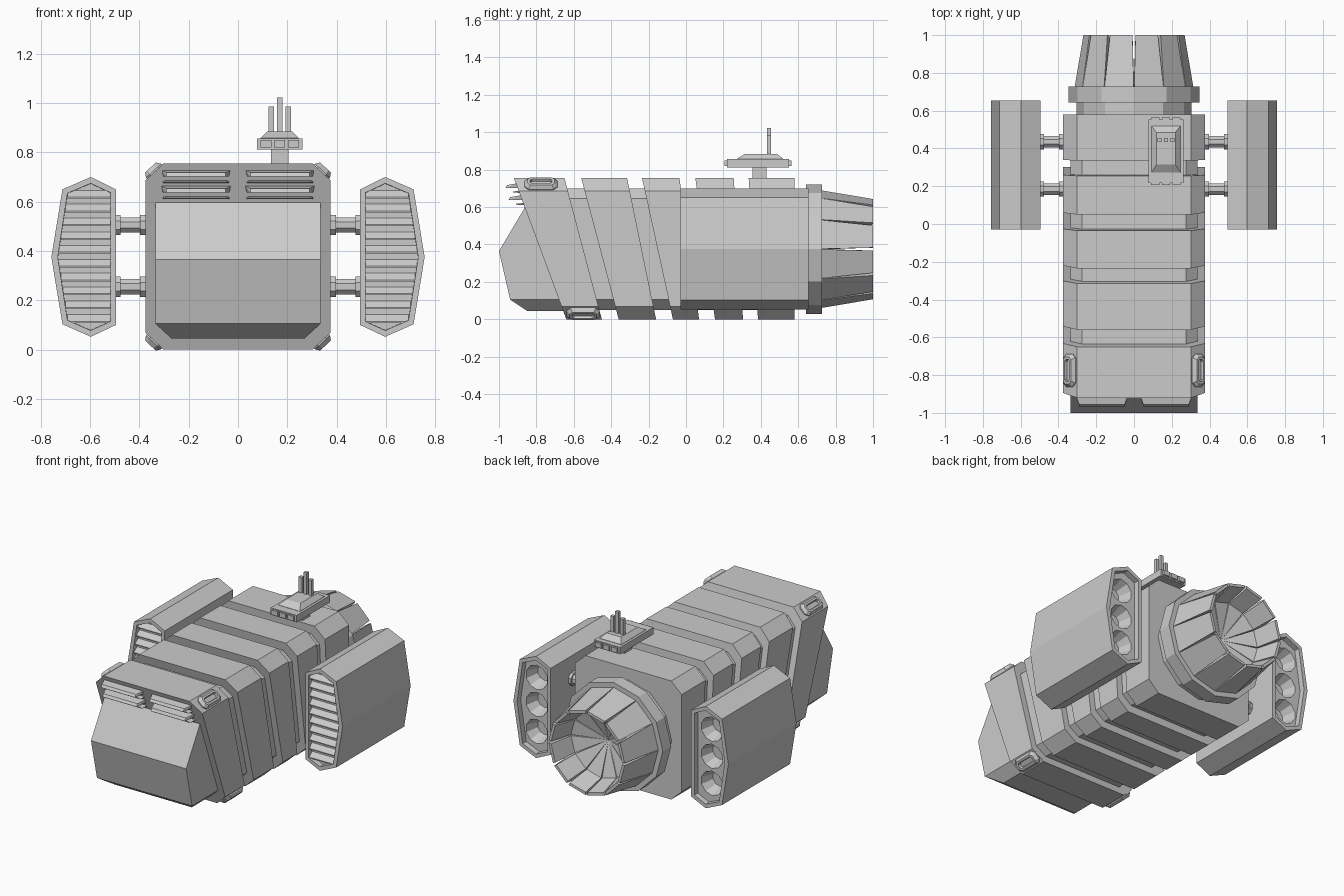
import bpy, bmesh, math
from mathutils import Vector

if "Cube" in bpy.data.objects:
    bpy.data.objects.remove(bpy.data.objects["Cube"])

grey = bpy.data.materials.new("hull grey")
grey.diffuse_color = (0.6, 0.6, 0.6, 1)
grey.use_nodes = True
grey.node_tree.nodes["Principled BSDF"].inputs["Base Color"].default_value = grey.diffuse_color
MID = 0.375  # height of the main axis


def finish(name, bm, mirror=False):
    bmesh.ops.remove_doubles(bm, verts=bm.verts, dist=1e-5)
    bmesh.ops.recalc_face_normals(bm, faces=bm.faces)
    me = bpy.data.meshes.new(name)
    bm.to_mesh(me)
    bm.free()
    me.materials.append(grey)
    ob = bpy.data.objects.new(name, me)
    bpy.context.collection.objects.link(ob)
    if mirror:
        ob.modifiers.new("mirror", 'MIRROR')
    return ob


def add_hull(bm, pts):
    vs = [bm.verts.new(p) for p in pts]
    bmesh.ops.convex_hull(bm, input=vs)


def hulls(name, groups, mirror=False):
    bm = bmesh.new()
    for pts in groups:
        add_hull(bm, pts)
    bmesh.ops.dissolve_limit(bm, angle_limit=0.01, verts=bm.verts, edges=bm.edges)
    return finish(name, bm, mirror)


def box(x0, x1, y0, y1, z0, z1):
    return [(x, y, z) for x in (x0, x1) for y in (y0, y1) for z in (z0, z1)]


def bridge(bm, rings, caps=True):
    n = len(rings[0])
    for a, b in zip(rings, rings[1:]):
        for i in range(n):
            bm.faces.new((a[i], a[(i + 1) % n], b[(i + 1) % n], b[i]))
    if caps:
        bm.faces.new(rings[0])
        bm.faces.new(rings[-1])


def add_lathe(bm, profile, n, centre, axis='y', phase=0.0):
    rings = []
    for r, t in profile:
        ring = []
        for i in range(n):
            a = 2 * math.pi * (i + phase) / n
            c, s = r * math.cos(a), r * math.sin(a)
            p = (c, t, s) if axis == 'y' else (t, c, s)
            ring.append(bm.verts.new(Vector(p) + Vector(centre)))
        rings.append(ring)
    bridge(bm, rings)


def octagon(hx, cx, z0, z0c, z1c, z1):
    return [(cx, z0), (hx, z0c), (hx, z1c), (cx, z1),
            (-cx, z1), (-hx, z1c), (-hx, z0c), (-cx, z0)]


# hull core and slanted armour bands: (front top, front bottom, back top, back bottom)
TOP = 0.755


def slab(prof, ft, fb, bt, bb):
    return [(x, b + (t - b) * z / TOP, z) for x, z in prof for t, b in ((ft, fb), (bt, bb))]


core = octagon(0.335, 0.275, 0.05, 0.105, 0.645, 0.70)
armour = octagon(0.375, 0.302, 0.0, 0.068, 0.687, TOP)
hulls("hull_core", [slab(core, -0.80, -0.52, 0.56, 0.56)])
hulls("armour_bands", [slab(armour, *b) for b in (
    (-0.92, -0.64, -0.65, -0.45), (-0.56, -0.36, -0.315, -0.16),
    (-0.235, -0.07, -0.035, 0.07), (0.05, 0.155, 0.255, 0.305),
    (0.335, 0.385, 0.58, 0.58))])

# nose block
nose = [(-0.86, 0.6, 0.335), (-1.0, 0.365, 0.335), (-0.94, 0.105, 0.335), (-0.85, 0.045, 0.27),
        (-0.5, 0.045, 0.27), (-0.5, 0.105, 0.335), (-0.5, 0.6, 0.335)]
hulls("nose", [[(s * hx, y, z) for y, z, hx in nose for s in (-1, 1)]])

# hooded vents above the nose
vents = []
for z, dy in ((0.70, 0.0), (0.635, 0.015)):
    hood = [(-0.965, z + 0.002, 0.05), (-0.955, z + 0.018, 0.05), (-0.90, z + 0.028, 0.03),
            (-0.87, z + 0.028, 0.03), (-0.87, z + 0.004, 0.03)]
    lip = [(-0.925, z - 0.016, 0.05), (-0.925, z - 0.022, 0.04), (-0.84, z - 0.012, 0.03),
           (-0.84, z - 0.027, 0.03)]
    for part in (hood, lip):
        vents.append([(x, y + dy, h) for y, h, e in part for x in (e, 0.34 - e)])
hulls("front_vents", vents, True)

# framed hatches on the corner bevels
bm = bmesh.new()
for y0, z0, up in ((-0.775, 0.721, 1), (-0.55, 0.034, -1)):
    c = Vector((0.3385, y0, z0))
    n = Vector((0.068, 0, 0.073 * up)).normalized()
    v = Vector((0.073, 0, -0.068 * up)).normalized()
    u = Vector((0, 1, 0))
    rings = []
    for hu, hv, h in ((0.088, 0.042, -0.005), (0.088, 0.042, 0.006), (0.072, 0.030, 0.024),
                      (0.058, 0.018, 0.024), (0.054, 0.014, 0.008)):
        k = hv * 0.5
        shape = [(hu, hv - k), (hu - k, hv), (k - hu, hv), (-hu, hv - k),
                 (-hu, k - hv), (k - hu, -hv), (hu - k, -hv), (hu, k - hv)]
        rings.append([bm.verts.new(c + u * a + v * b + n * h) for a, b in shape])
    bridge(bm, rings)
finish("corner_hatches", bm, True)

# engine neck and collar
bm = bmesh.new()
add_lathe(bm, [(0.305, 0.5), (0.305, 0.66)], 12, (0, 0, MID))
add_lathe(bm, [(0.346, 0.642), (0.346, 0.727)], 12, (0, 0, MID))
finish("engine_collar", bm)

# nozzle petals separated by tapering slits
bm = bmesh.new()
section = [(0.315, 0.72), (0.268, 1.0), (0.25, 1.0), (0.215, 0.85), (0.004, 0.78), (0.004, 0.72)]
for i in range(12):
    sides = []
    for k, s in ((i, 1), (i + 1, -1)):
        ring = []
        for r, y in section:
            a = math.radians(30 * k) + s * (0.004 + 0.026 * max(0, y - 0.74) / 0.26)
            ring.append(bm.verts.new((r * math.cos(a), y, MID + r * math.sin(a))))
        sides.append(ring)
    bridge(bm, sides)
finish("nozzle_petals", bm)

# side pods: prism with recessed ends and three exhaust holes at the back
pod = [(0.597, 0.70), (0.712, 0.65), (0.757, MID), (0.712, 0.103),
       (0.597, 0.052), (0.495, 0.10), (0.495, 0.65)]
bm = bmesh.new()
add_hull(bm, [(x, y, z) for x, z in pod for y in (-0.03, 0.655)])
bmesh.ops.dissolve_limit(bm, angle_limit=0.01, verts=bm.verts, edges=bm.edges)
bmesh.ops.recalc_face_normals(bm, faces=bm.faces)
ends = [f for f in bm.faces if abs(f.normal.y) > 0.9]
bmesh.ops.inset_individual(bm, faces=ends, thickness=0.026)
bmesh.ops.inset_individual(bm, faces=ends, thickness=0.001, depth=-0.035)
pods = finish("side_pods", bm)

bm = bmesh.new()
for k in (-1, 0, 1):
    add_lathe(bm, [(0.05, 0.54), (0.078, 0.622), (0.078, 0.70)], 10,
              (0.617, 0, MID + 0.172 * k), phase=0.5)
cutter = finish("exhaust_cutter", bm)
cutter.hide_render = True
cutter.hide_viewport = True
cut = pods.modifiers.new("holes", 'BOOLEAN')
cut.operation = 'DIFFERENCE'
cut.object = cutter
pods.modifiers.new("mirror", 'MIRROR')

# intake louvres on the pod fronts
slats = []
for i in range(10):
    z = MID + (i - 4.5) * 0.056
    right = 0.732 - 0.045 * abs(z - MID) / 0.275
    slats.append([(x, y, z + h) for x in (0.518, right)
                  for y, h in ((-0.022, -0.014), (-0.022, -0.008), (0.008, 0.022), (0.008, -0.014))])
hulls("pod_louvres", slats, True)

# struts with flanges
bm = bmesh.new()
for y in (0.185, 0.435):
    for z in (0.255, 0.505):
        for r, x0, x1 in ((0.033, 0.33, 0.50), (0.044, 0.36, 0.397), (0.044, 0.476, 0.50)):
            add_lathe(bm, [(r, x0), (r, x1)], 8, (0, y, z), 'x', 0.5)
finish("pod_struts", bm, True)

# sensor turret on the roof
cx = 0.169
hulls("turret_post", [box(cx - 0.036, cx + 0.036, 0.355, 0.43, 0.74, 0.82)])
parts = [box(cx - 0.092, cx + 0.092, 0.218, 0.552, 0.812, 0.856)]
for k in (-1, 0, 1):
    x = cx + 0.056 * k
    parts += [box(x - 0.022, x + 0.022, a, b, 0.82, 0.85) for a, b in ((0.206, 0.23), (0.54, 0.564))]
hulls("turret_plate", parts)
hulls("turret_cap", [box(cx - 0.077, cx + 0.077, 0.272, 0.52, 0.85, 0.858) +
                     box(cx - 0.05, cx + 0.05, 0.315, 0.485, 0.87, 0.885)])
hulls("antennas", [box(cx + 0.034 * k - 0.011, cx + 0.034 * k + 0.011, 0.433, 0.455, 0.87,
                       0.985 if k else 1.022) for k in (-1, 0, 1)])
